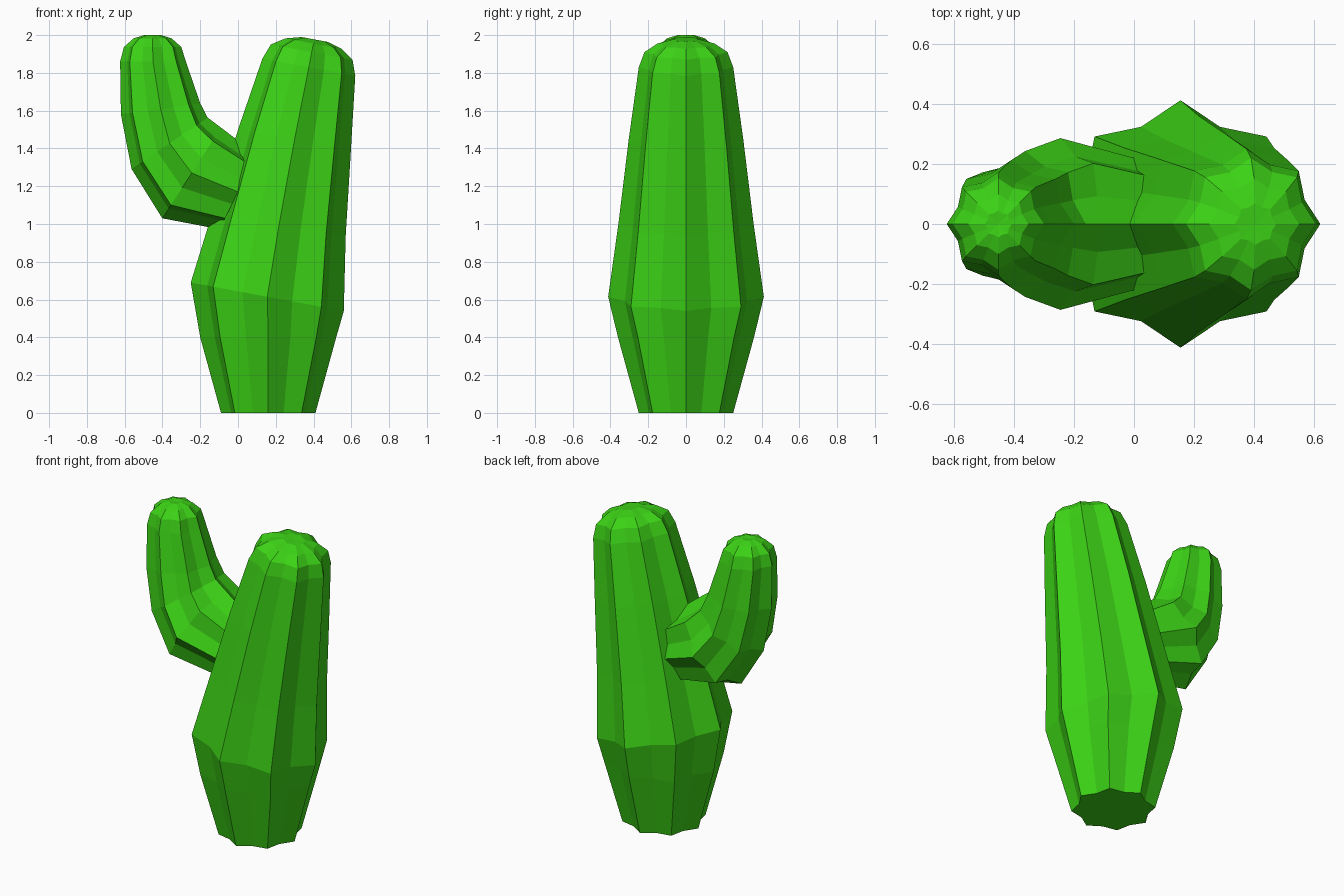
import bpy, bmesh
from math import radians, sin, cos, pi

if "Cube" in bpy.data.objects:
    bpy.data.objects.remove(bpy.data.objects["Cube"])

green = bpy.data.materials.new("cactus_green")
green.diffuse_color = (0.045, 0.65, 0.008, 1)
green.use_nodes = True
green.node_tree.nodes["Principled BSDF"].inputs["Base Color"].default_value = green.diffuse_color

RIBS = 8


def ribbed_tube(name, rings, tip, valley=0.85):
    """Loft star-shaped rings (x, z, radius, tilt in degrees) up to a tip (x, z)."""
    bm = bmesh.new()
    loops = []
    n = RIBS * 2
    for x, z, r, tilt in rings:
        t = radians(tilt)
        loop = []
        for i in range(n):
            a = pi * i / RIBS
            rr = r if i % 2 == 0 else r * valley
            u, v = rr * cos(a), rr * sin(a)
            loop.append(bm.verts.new((x + u * cos(t), v, z - u * sin(t))))
        loops.append(loop)
    for low, high in zip(loops, loops[1:]):
        for i in range(n):
            j = (i + 1) % n
            bm.faces.new((low[i], low[j], high[j], high[i]))
    top = bm.verts.new((tip[0], 0, tip[1]))
    for i in range(n):
        bm.faces.new((loops[-1][i], loops[-1][(i + 1) % n], top))
    bm.faces.new(loops[0][::-1])
    bmesh.ops.recalc_face_normals(bm, faces=bm.faces)
    mesh = bpy.data.meshes.new(name)
    bm.to_mesh(mesh)
    bm.free()
    mesh.materials.append(green)
    obj = bpy.data.objects.new(name, mesh)
    bpy.context.collection.objects.link(obj)
    return obj


# leaning main stem with rounded top
ribbed_tube("trunk", [
    (0.16, 0.0, 0.25, 0),
    (0.16, 0.40, 0.36, 0),
    (0.155, 0.615, 0.412, 10.5),
    (0.218, 1.0, 0.358, 10.5),
    (0.30, 1.45, 0.303, 10.5),
    (0.375, 1.83, 0.25, 10.5),
    (0.39, 1.91, 0.22, 10.5),
    (0.40, 1.955, 0.152, 10.5),
    (0.405, 1.977, 0.07, 10.5),
], (0.405, 1.975))

# side arm curving out of the stem and upward
ribbed_tube("arm", [
    (0.0, 1.17, 0.22, -64),
    (-0.245, 1.27, 0.286, -57),
    (-0.362, 1.427, 0.243, -34),
    (-0.41, 1.61, 0.212, -8),
    (-0.45, 1.86, 0.174, 0),
    (-0.452, 1.937, 0.152, 0),
    (-0.452, 1.983, 0.10, 0),
    (-0.452, 2.0, 0.045, 0),
], (-0.452, 1.995))
